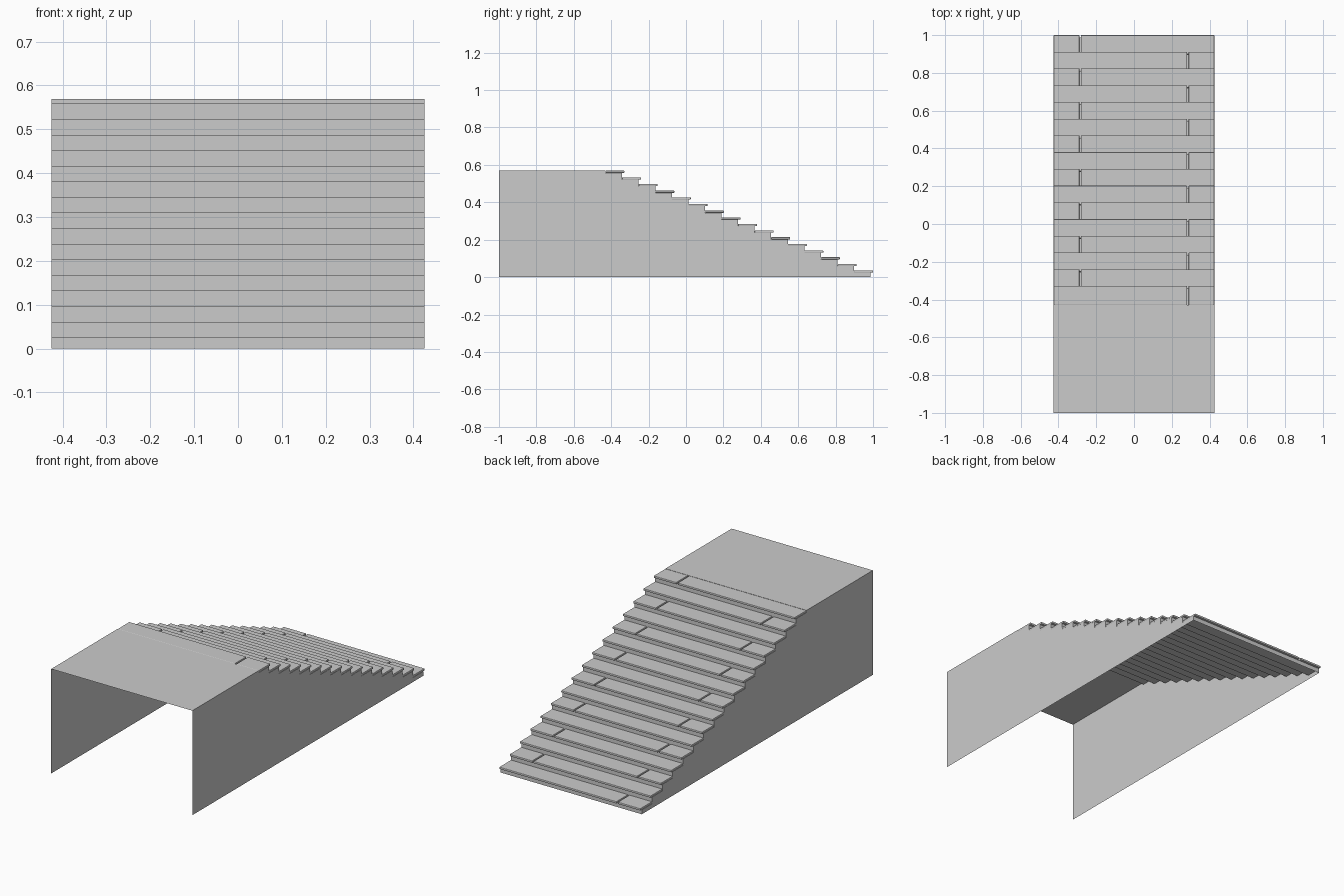
import bpy, bmesh

if "Cube" in bpy.data.objects:
    bpy.data.objects.remove(bpy.data.objects["Cube"])

W = 0.425                 # half width
N = 16                    # number of steps
H = 0.569                 # landing height
RISE = H / N
Y0, Y1 = 0.987, -0.43     # lowest riser, back of top tread
RUN = (Y0 - Y1) / N
T = 0.0115                # tread slab thickness
NOSE = 0.013              # overhang of each slab
JOINT, GAP = 0.285, 0.004


def make_object(name, bm):
    bmesh.ops.recalc_face_normals(bm, faces=bm.faces)
    mesh = bpy.data.meshes.new(name)
    bm.to_mesh(mesh)
    bm.free()
    ob = bpy.data.objects.new(name, mesh)
    bpy.context.collection.objects.link(ob)
    return ob


# Stair shell: stepped profile swept across the width, open at bottom and front
profile = [(-1, 0), (Y0, 0)]
for k in range(N):
    z = (k + 1) * RISE - T
    profile += [(Y0 - k * RUN, z), (Y0 - (k + 1) * RUN, z)]
profile += [(Y1, H), (-1, H)]

bm = bmesh.new()
left = [bm.verts.new((-W, y, z)) for y, z in profile]
right = [bm.verts.new((W, y, z)) for y, z in profile]
bm.faces.new(left)
bm.faces.new(right[::-1])
open_faces = []
count = len(profile)
for i in range(count):
    j = (i + 1) % count
    f = bm.faces.new((left[i], right[i], right[j], left[j]))
    if i in (0, count - 1):
        open_faces.append(f)
bmesh.ops.recalc_face_normals(bm, faces=bm.faces)
bmesh.ops.delete(bm, geom=open_faces, context='FACES_ONLY')
mesh = bpy.data.meshes.new("stair_shell")
bm.to_mesh(mesh)
bm.free()
bpy.context.collection.objects.link(bpy.data.objects.new("stair_shell", mesh))


def add_slab(bm, x0, x1, y0, y1, z0, z1):
    verts = bmesh.ops.create_cube(bm, size=1)['verts']
    for v in verts:
        v.co.x = x1 if v.co.x > 0 else x0
        v.co.y = y1 if v.co.y > 0 else y0
        v.co.z = z1 if v.co.z > 0 else z0


# Tread slabs: a long and a short slab per step, joints alternating sides
bm = bmesh.new()
for k in range(N):
    top = (k + 1) * RISE
    back, front = Y0 - (k + 1) * RUN, Y0 - k * RUN + NOSE
    split = -JOINT if k % 2 == 0 else JOINT
    add_slab(bm, -W, split - GAP, back, front, top - T, top)
    add_slab(bm, split + GAP, W, back, front, top - T, top)
bmesh.ops.bevel(bm, geom=list(bm.edges), offset=0.003, segments=2,
                profile=0.5, affect='EDGES')
make_object("tread_slabs", bm)
